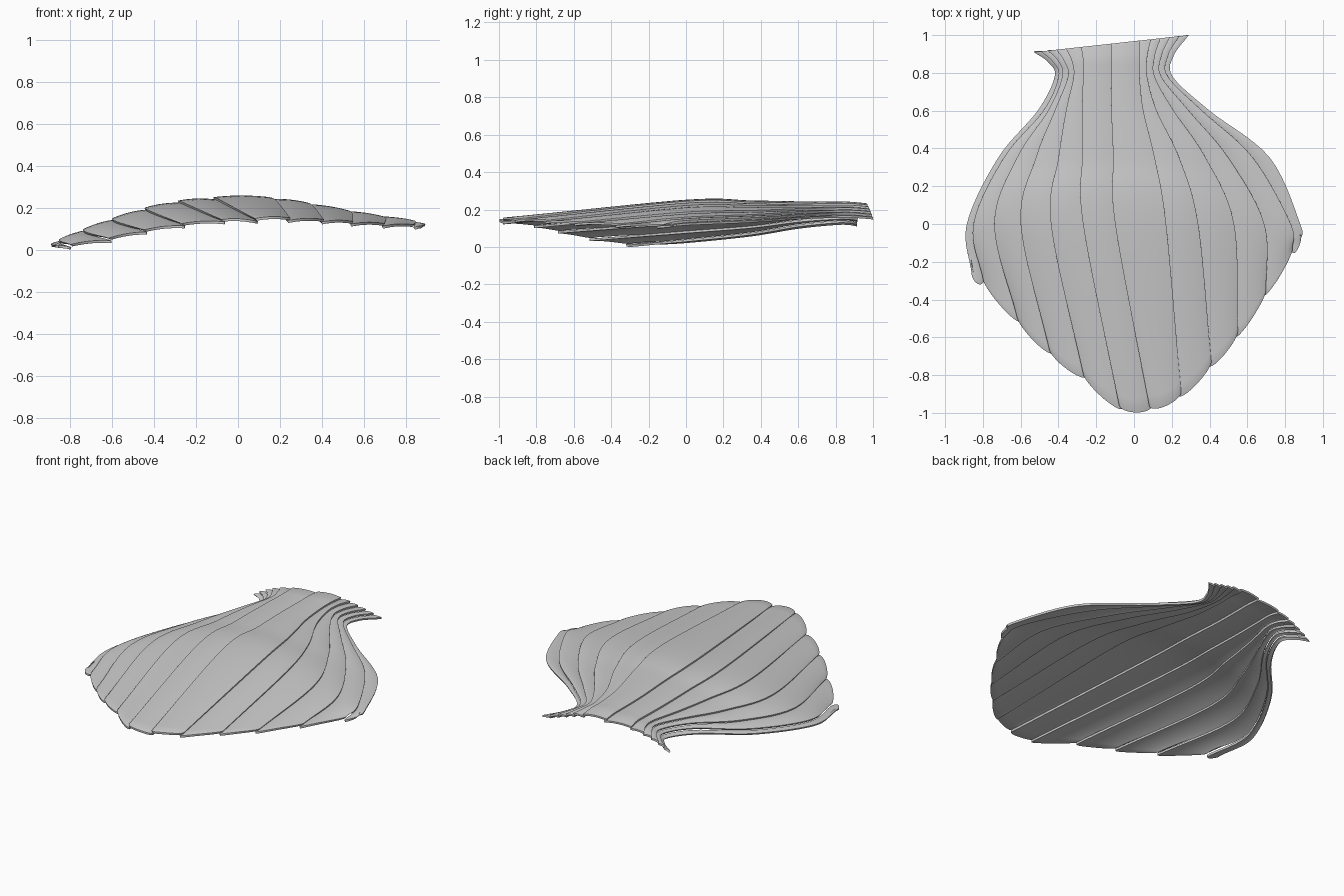
import bpy, bmesh, math

if "Cube" in bpy.data.objects:
    bpy.data.objects.remove(bpy.data.objects["Cube"])

# Ridge lines (13) from left to right, given at stations from neck rim to scalloped tips
END = [-.53, -.495, -.455, -.41, -.36, -.28, -.12, .03, .09, .14, .19, .24, .29]
X = [
    END,
    [-.455, -.43, -.40, -.37, -.33, -.27, -.12, .03, .07, .11, .145, .18, .21],
    [-.42, -.40, -.38, -.35, -.32, -.27, -.12, .03, .07, .11, .145, .18, .205],
    [-.51, -.48, -.455, -.42, -.36, -.275, -.12, .05, .12, .21, .29, .36, .40],
    [-.72, -.69, -.62, -.52, -.40, -.275, -.11, .11, .24, .38, .50, .63, .72],
    [-.885, -.85, -.74, -.60, -.44, -.27, -.10, .17, .34, .53, .69, .83, .88],
    [-.86, -.80, -.62, -.45, -.27, -.08, .08, .25, .41, .55, .70, .84, .885],
]
TIP_Y = [-.27, -.30, -.50, -.67, -.80, -.965, -.97, -.90, -.74, -.58, -.36, -.14, -.08]
Z_NECK = [.12, .145, .165, .185, .20, .217, .228, .226, .217, .203, .19, .175, .16]
Z_MID = [.025, .045, .088, .138, .188, .222, .238, .238, .215, .18, .153, .135, .12]
Z_TIP = [.012, .018, .048, .088, .118, .138, .142, .145, .138, .128, .118, .112, .108]
ROW_Y = [None, .88, .78, .60, .35, 0.0, None]


def station(k, i):
    """Control point of ridge i at station k."""
    x = X[k][i]
    if k == 6:
        return (x, TIP_Y[i], Z_TIP[i])
    if k == 0:
        return (x, .968 + .11 * x, Z_NECK[i] - .008)
    y = ROW_Y[k]
    if k == 1:
        y += .05 * x
    w = min(1, max(0, y / .85))
    w = w * w * (3 - 2 * w)
    return (x, y, Z_MID[i] * (1 - w) + Z_NECK[i] * w)


def ridge(i, n):
    """Smooth path through the stations of ridge i (Catmull-Rom)."""
    p = [station(k, i) for k in range(7)]
    p = [tuple(2 * a - b for a, b in zip(p[0], p[1]))] + p
    p.append(tuple(2 * a - b for a, b in zip(p[-1], p[-2])))
    out = []
    for k in range(6):
        a, b, c, d = p[k:k + 4]
        steps = n * 2 if k == 5 else n
        for j in range(steps + (k == 5)):
            t = j / steps
            out.append([.5 * (2 * q + (r - o) * t + (2 * o - 5 * q + 4 * r - s) * t * t
                              + (3 * q - o - 3 * r + s) * t ** 3)
                        for o, q, r, s in zip(a, b, c, d)])
    return out


ridges = [ridge(i, 7) for i in range(13)]
ROWS = len(ridges[0])
COLS = 14
TOP = 6          # the uppermost strip; all others tuck under it in turn
parts = []


def make_strip(i):
    """One overlapping rib: arched sheet with a rounded tip."""
    left, right = ridges[i], ridges[i + 1]
    lo, hi = 0.0, 1.0
    if i < TOP:
        hi = 1.1
    elif i > TOP:
        lo = -.1
    bm = bmesh.new()
    grid = []
    for r in range(ROWS):
        f = r / (ROWS - 1)
        row = []
        for c in range(COLS + 1):
            a = .5 - .5 * math.cos(math.pi * c / COLS)
            s = lo + (hi - lo) * a
            x, y, z = [p + (q - p) * s for p, q in zip(left[r], right[r])]
            width = right[r][0] - left[r][0]
            lobe = math.sqrt(max(0, 1 - (2 * a - 1) ** 2))
            y -= (.04 * lobe - .01) * max(0, (f - .75) / .25) ** 2
            z += min(.008, width * .06) * lobe ** 2
            # inner edge dips below the neighbour, outer edge rides above it
            inner = a if i < TOP else 1 - a
            if i != TOP:
                z += .007 * (1 - 2 * inner)
            else:
                z += .007
            row.append(bm.verts.new((x, y, z)))
        grid.append(row)
    for r in range(ROWS - 1):
        for c in range(COLS):
            bm.faces.new((grid[r][c], grid[r + 1][c], grid[r + 1][c + 1], grid[r][c + 1]))
    me = bpy.data.meshes.new("shell_rib")
    bm.to_mesh(me)
    bm.free()
    for p in me.polygons:
        p.use_smooth = True
    ob = bpy.data.objects.new("shell_rib_%02d" % (i + 1), me)
    bpy.context.collection.objects.link(ob)
    sol = ob.modifiers.new("thickness", 'SOLIDIFY')
    sol.thickness = .012
    sol.offset = -1
    bev = ob.modifiers.new("soft_rim", 'BEVEL')
    bev.width = .004
    bev.segments = 2
    bev.limit_method = 'ANGLE'
    bev.angle_limit = math.radians(50)
    parts.append(ob)


for i in range(12):
    make_strip(i)

# Rest the shell on the ground
bpy.context.view_layer.update()
deps = bpy.context.evaluated_depsgraph_get()
low = min(v.co.z for o in parts for v in o.evaluated_get(deps).data.vertices)
for o in parts:
    o.location.z = -low
